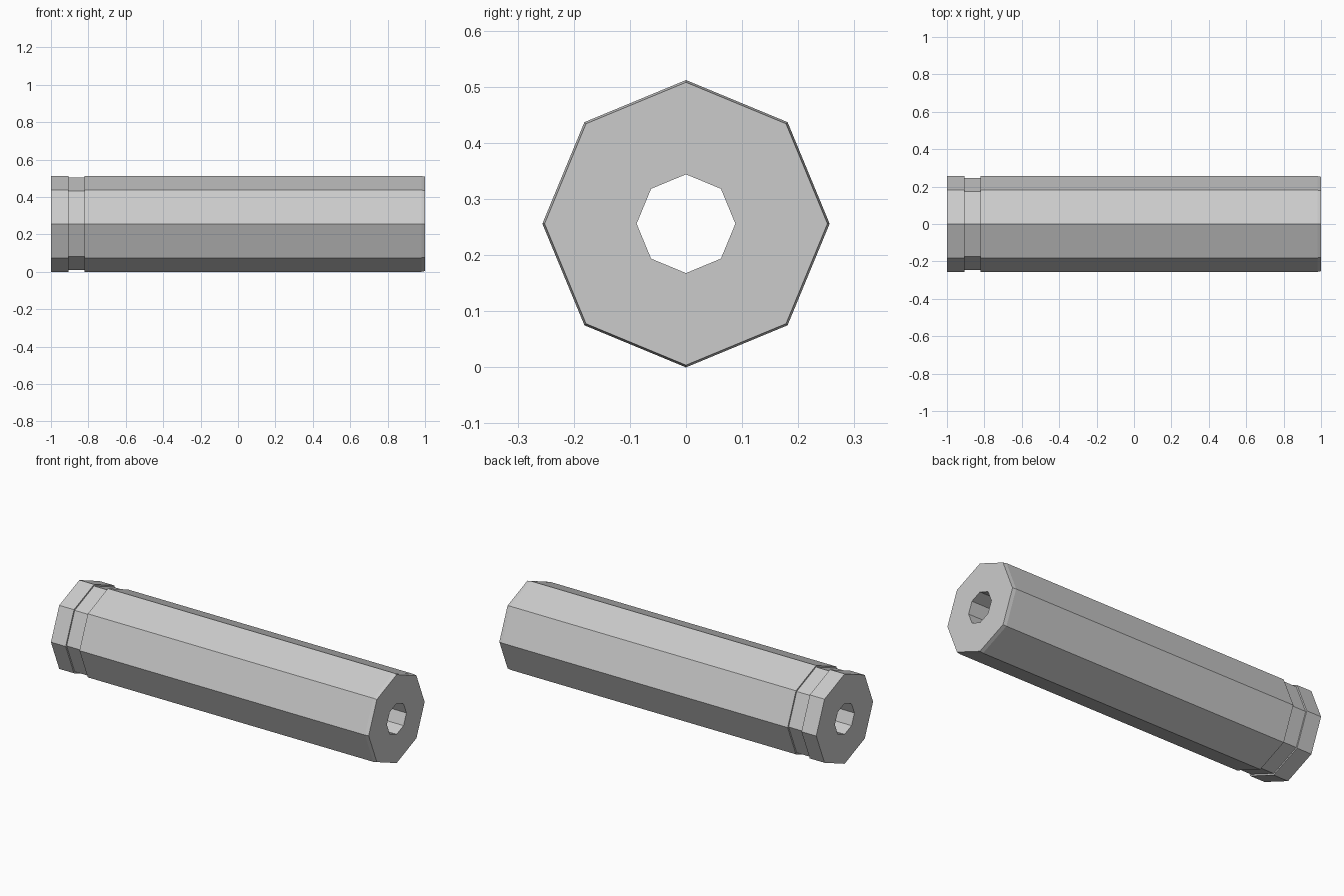
import bpy, bmesh
from math import cos, sin, pi

old = bpy.data.objects.get("Cube")
if old:
    bpy.data.objects.remove(old, do_unlink=True)

SIDES = 8
RADIUS, GROOVE, BORE = 0.256, 0.247, 0.088

grey = bpy.data.materials.new("light grey")
grey.use_nodes = True
colour = (0.6, 0.6, 0.6, 1)
grey.diffuse_color = colour
grey.node_tree.nodes["Principled BSDF"].inputs["Base Color"].default_value = colour


def lathe_x(name, profile, centre_z):
    """Sweep a closed (x, radius) profile around a horizontal axis."""
    bm = bmesh.new()
    rings = []
    for x, r in profile:
        angles = [2 * pi * i / SIDES for i in range(SIDES)]
        rings.append([bm.verts.new((x, r * cos(a), r * sin(a))) for a in angles])
    for j, ring in enumerate(rings):
        following = rings[(j + 1) % len(rings)]
        for i in range(SIDES):
            k = (i + 1) % SIDES
            bm.faces.new((ring[i], ring[k], following[k], following[i]))
    bmesh.ops.recalc_face_normals(bm, faces=bm.faces)
    mesh = bpy.data.meshes.new(name)
    bm.to_mesh(mesh)
    bm.free()
    mesh.materials.append(grey)
    obj = bpy.data.objects.new(name, mesh)
    obj.location.z = centre_z
    bpy.context.collection.objects.link(obj)
    return obj


# Hollow octagonal tube: end collar, shallow groove, long body, chamfered tip
lathe_x("grooved_tube", [
    (-1, BORE), (-1, RADIUS),
    (-0.907, RADIUS), (-0.907, GROOVE),
    (-0.82, GROOVE), (-0.82, RADIUS),
    (0.98, RADIUS), (1, RADIUS - 0.004),
    (1, BORE),
], RADIUS)
